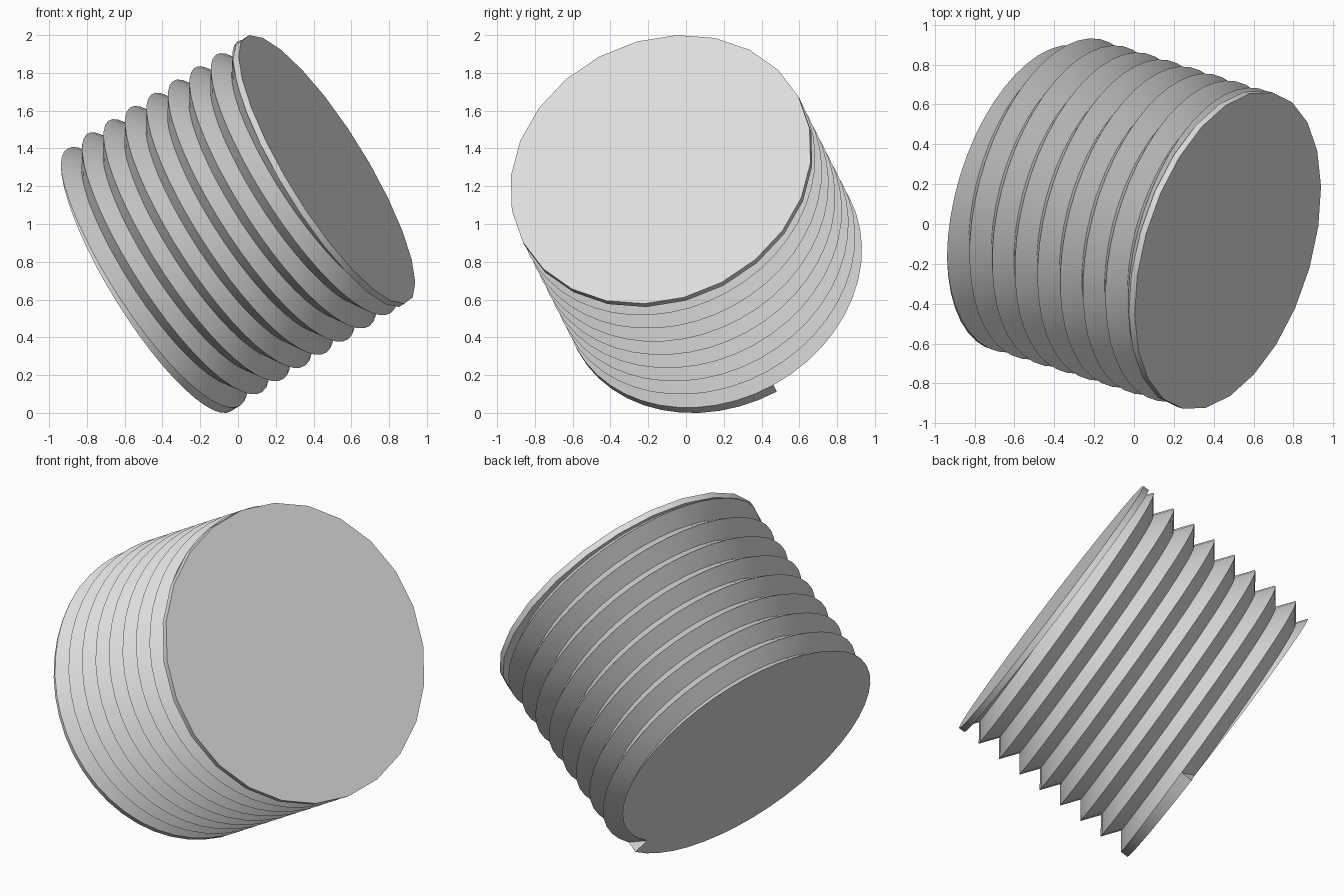
import bpy, bmesh, math
from mathutils import Vector, Matrix

if "Cube" in bpy.data.objects:
    bpy.data.objects.remove(bpy.data.objects["Cube"])

R, ROOT = 0.825, 0.732      # crest and root radius
PITCH, LENGTH, RIM = 0.138, 1.143, 0.035
SIDES, DISC_SIDES = 48, 24

# Tilted frame: screw axis, start direction of the thread, and their cross product
axis = Vector((0.822, -0.255, 0.505)).normalized()
start = Vector((0.568, 0.391, -0.724))
start = (start - axis * start.dot(axis)).normalized()
side = axis.cross(start)
frame = Matrix((start, side, axis)).transposed().to_4x4()
frame.translation = Vector((0, 0.012, 1)) - axis * LENGTH / 2

grey = bpy.data.materials.new("light_grey")
grey.diffuse_color = (0.72, 0.72, 0.72, 1)
grey.use_nodes = True
grey.node_tree.nodes["Principled BSDF"].inputs["Base Color"].default_value = grey.diffuse_color


def finish(bm, name):
    bmesh.ops.recalc_face_normals(bm, faces=bm.faces[:])
    mesh = bpy.data.meshes.new(name)
    bm.to_mesh(mesh)
    bm.free()
    mesh.materials.append(grey)
    obj = bpy.data.objects.new(name, mesh)
    bpy.context.collection.objects.link(obj)
    obj.matrix_world = frame
    bpy.ops.object.select_all(action='DESELECT')
    obj.select_set(True)
    bpy.context.view_layer.objects.active = obj
    bpy.ops.object.shade_smooth_by_angle(angle=math.radians(30))


# Threaded shaft: helical root and crest lines joined by flanks
bm = bmesh.new()
cache = {}


def vert(kind, i):
    if (kind, i) not in cache:
        a = 2 * math.pi * i / SIDES
        r = ROOT if kind == "root" else R
        t = PITCH * i / SIDES + (PITCH / 2 if kind == "crest" else 0)
        cache[kind, i] = bm.verts.new((r * math.cos(a), r * math.sin(a), t))
    return cache[kind, i]


for i in range(-SIDES, SIDES * 10):
    if i >= -SIDES // 2:
        low = "lip" if i < 0 else "root"     # first half turn is a straight lip
        bm.faces.new((vert(low, i), vert(low, i + 1), vert("crest", i + 1), vert("crest", i)))
    bm.faces.new((vert("crest", i), vert("crest", i + 1),
                  vert("root", i + 1 + SIDES), vert("root", i + SIDES)))
# Step where the thread begins
bm.faces.new((vert("lip", 0), vert("root", 0), vert("crest", 0)))

# Trim both ends flat
top = LENGTH - RIM
for z, d in ((0, -1), (top, 1)):
    bmesh.ops.bisect_plane(bm, geom=bm.verts[:] + bm.edges[:] + bm.faces[:], dist=1e-5,
                           plane_co=(0, 0, z), plane_no=(0, 0, d), clear_outer=True)
bmesh.ops.remove_doubles(bm, verts=bm.verts[:], dist=1e-5)

# Cap each end with a fan around the axis
for z in (0, top):
    rim = [e for e in bm.edges if len(e.link_faces) == 1
           and all(abs(v.co.z - z) < 1e-4 for v in e.verts)]
    hub = bm.verts.new((0, 0, z))
    for e in rim:
        bm.faces.new((e.verts[0], e.verts[1], hub))
finish(bm, "threaded_shaft")

# End disc
bm = bmesh.new()
bmesh.ops.create_cone(bm, cap_ends=True, segments=DISC_SIDES, radius1=R, radius2=R, depth=RIM,
                      matrix=Matrix.Translation((0, 0, LENGTH - RIM / 2)))
finish(bm, "end_disc")
